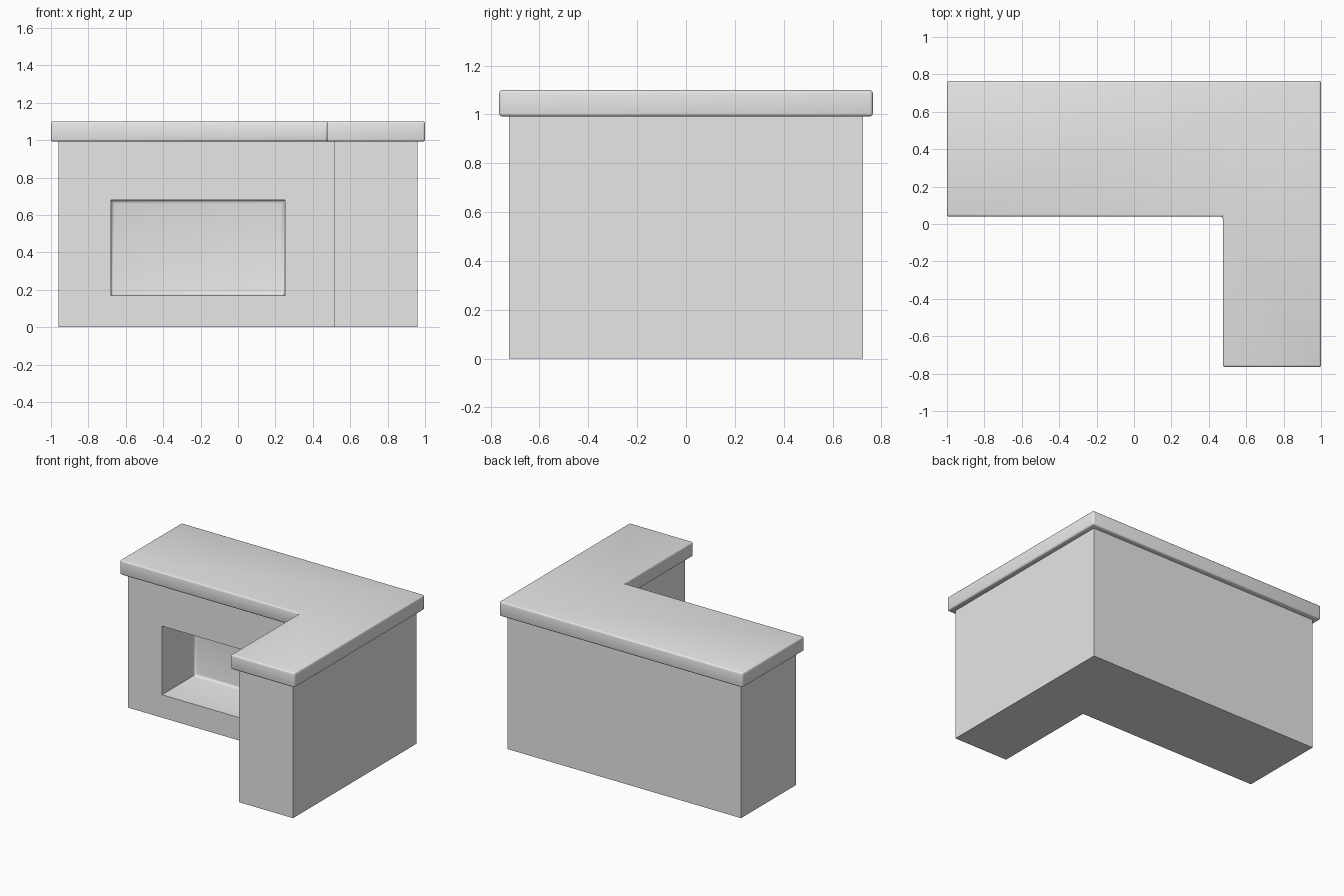
import bpy
import bmesh
import math

cube = bpy.data.objects.get("Cube")
if cube:
    bpy.data.objects.remove(cube, do_unlink=True)

grey = bpy.data.materials.new("plain_grey")
grey.use_nodes = True
grey.diffuse_color = (0.8, 0.8, 0.8, 1)
grey.node_tree.nodes["Principled BSDF"].inputs["Base Color"].default_value = grey.diffuse_color


def prism(name, outline, z0, z1):
    """Extrude a flat outline upwards into a solid."""
    bm = bmesh.new()
    face = bm.faces.new([bm.verts.new((x, y, z0)) for x, y in outline])
    top = bmesh.ops.extrude_face_region(bm, geom=[face])["geom"]
    for v in top:
        if isinstance(v, bmesh.types.BMVert):
            v.co.z = z1
    bmesh.ops.recalc_face_normals(bm, faces=bm.faces)
    mesh = bpy.data.meshes.new(name)
    bm.to_mesh(mesh)
    bm.free()
    mesh.materials.append(grey)
    obj = bpy.data.objects.new(name, mesh)
    bpy.context.collection.objects.link(obj)
    return obj


def l_outline(inset):
    """L-shaped plan: long rear run and a wing coming forward on the left."""
    x, y, ix, iy = 1 - inset, 0.765 - inset, 0.475 + inset, 0.04 + inset
    return [(-x, y), (-x, iy), (ix, iy), (ix, -y), (x, -y), (x, y)]


def activate(obj):
    bpy.ops.object.select_all(action="DESELECT")
    obj.select_set(True)
    bpy.context.view_layer.objects.active = obj


# Counter body and its overhanging top
body = prism("counter_body", l_outline(0.04), 0, 0.992)
top = prism("counter_top", l_outline(0), 0.992, 1.10)

# Soft edges on the top
bevel = top.modifiers.new("soft_edges", "BEVEL")
bevel.width = 0.012
bevel.segments = 3
activate(top)
bpy.ops.object.modifier_apply(modifier=bevel.name)

# Recess cutter with rounded rear edges
back = 0.46
cutter = prism("recess_cutter", [(-0.68, 0), (0.25, 0), (0.25, back), (-0.68, back)], 0.17, 0.68)
bm = bmesh.new()
bm.from_mesh(cutter.data)
rear = [e for e in bm.edges if all(v.co.y > back - 0.01 for v in e.verts)]
bmesh.ops.bevel(bm, geom=rear, offset=0.02, segments=3, profile=0.5, affect="EDGES")
bm.to_mesh(cutter.data)
bm.free()
cutter.hide_render = True

# Open recess in the front of the body
cut = body.modifiers.new("recess", "BOOLEAN")
cut.operation = "DIFFERENCE"
cut.object = cutter
activate(body)
bpy.ops.object.modifier_apply(modifier=cut.name)
bpy.data.objects.remove(cutter, do_unlink=True)

for obj in (body, top):
    activate(obj)
    bpy.ops.object.shade_smooth_by_angle(angle=math.radians(35))
